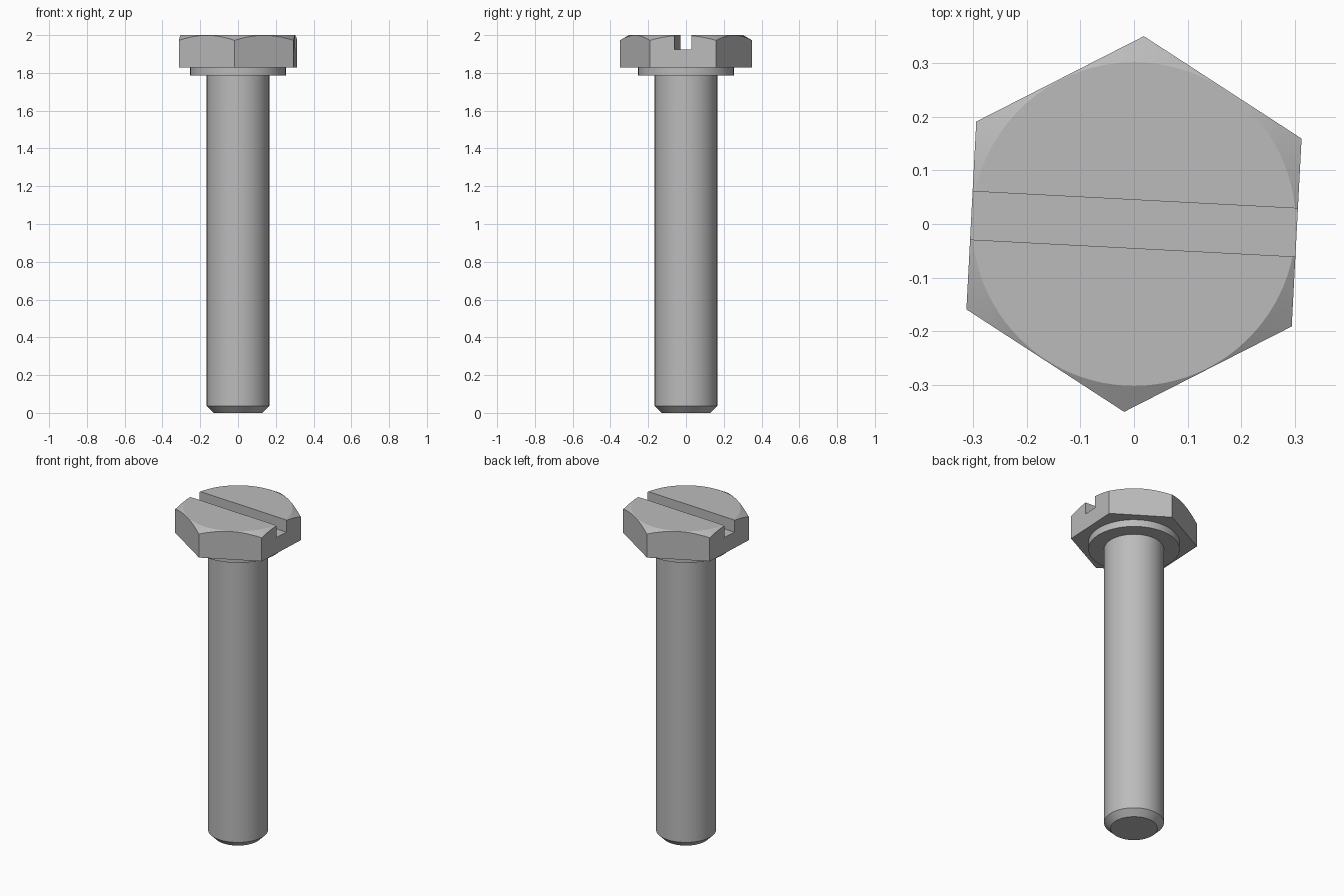
import bpy, bmesh
from math import radians, cos, sin, tan, pi
from mathutils import Matrix

cube = bpy.data.objects.get("Cube")
if cube:
    bpy.data.objects.remove(cube, do_unlink=True)

TURN = radians(-3)          # slight twist of the head about the shank
HEX_RADIUS = 0.351
FLAT_RADIUS = HEX_RADIUS * cos(pi / 6)
HEAD_BASE, TOP = 1.828, 2.0

steel = bpy.data.materials.new("grey steel")
GREY = (0.5, 0.5, 0.5, 1)
steel.diffuse_color = GREY
steel.use_nodes = True
steel.node_tree.nodes["Principled BSDF"].inputs["Base Color"].default_value = GREY


def finish(name, bm):
    bmesh.ops.recalc_face_normals(bm, faces=bm.faces)
    mesh = bpy.data.meshes.new(name)
    bm.to_mesh(mesh)
    bm.free()
    mesh.materials.append(steel)
    obj = bpy.data.objects.new(name, mesh)
    bpy.context.collection.objects.link(obj)
    return obj


def lathe(name, profile, sides=64, turn=0):
    """Closed solid of revolution from (radius, height) pairs, bottom to top."""
    bm = bmesh.new()
    rings = [[bm.verts.new((r * cos(turn + 2 * pi * i / sides),
                            r * sin(turn + 2 * pi * i / sides), z))
              for i in range(sides)] for r, z in profile]
    for low, high in zip(rings, rings[1:]):
        for i in range(sides):
            j = (i + 1) % sides
            bm.faces.new((low[i], low[j], high[j], high[i]))
    bm.faces.new(rings[0][::-1])
    bm.faces.new(rings[-1])
    return finish(name, bm)


def activate(obj):
    bpy.ops.object.select_all(action="DESELECT")
    obj.select_set(True)
    bpy.context.view_layer.objects.active = obj


def carve(obj, cutter, operation):
    cutter.hide_render = True
    mod = obj.modifiers.new(operation.lower(), "BOOLEAN")
    mod.operation, mod.object, mod.solver = operation, cutter, "EXACT"
    activate(obj)
    bpy.ops.object.modifier_apply(modifier=mod.name)
    bpy.data.objects.remove(cutter, do_unlink=True)


# Shank with a chamfered tip, and the round collar under the head
shank = lathe("shank", [(0.13, 0), (0.166, 0.036), (0.166, 1.785)])
collar = lathe("collar", [(0.253, 1.785), (0.253, HEAD_BASE)])

# Hexagonal head, its top corners trimmed by a 30 degree cone
head = lathe("hex_head", [(HEX_RADIUS, HEAD_BASE), (HEX_RADIUS, TOP)],
             sides=6, turn=TURN + pi / 2)
drop = 0.1
cone = lathe("chamfer_cutter",
             [(0.5, HEAD_BASE - 0.1), (0.5, TOP - drop),
              (FLAT_RADIUS + drop / tan(radians(30)), TOP - drop),
              (FLAT_RADIUS - 0.002, TOP), (FLAT_RADIUS - 0.02, TOP + 0.011)][2:],
             sides=96)
# Extend the cone below the head so only its slope trims the corners
bm = bmesh.new()
bm.from_mesh(cone.data)
bottom = min(bm.faces, key=lambda f: f.calc_center_median().z)
ext = bmesh.ops.extrude_face_region(bm, geom=[bottom])
bmesh.ops.translate(bm, vec=(0, 0, -0.3),
                    verts=[g for g in ext["geom"] if isinstance(g, bmesh.types.BMVert)])
bmesh.ops.delete(bm, geom=[bottom], context="FACES_ONLY")
bmesh.ops.recalc_face_normals(bm, faces=bm.faces)
bm.to_mesh(cone.data)
bm.free()
carve(head, cone, "INTERSECT")

# Driver slot straight across the head
bm = bmesh.new()
bmesh.ops.create_cube(bm, size=1, matrix=Matrix.Rotation(TURN, 4, "Z")
                      @ Matrix.Translation((0, 0, 2.025))
                      @ Matrix.Diagonal((1, 0.09, 0.2, 1)))
carve(head, finish("slot_cutter", bm), "DIFFERENCE")

for part in (shank, collar, head):
    activate(part)
    bpy.ops.object.shade_smooth_by_angle(angle=radians(25))
